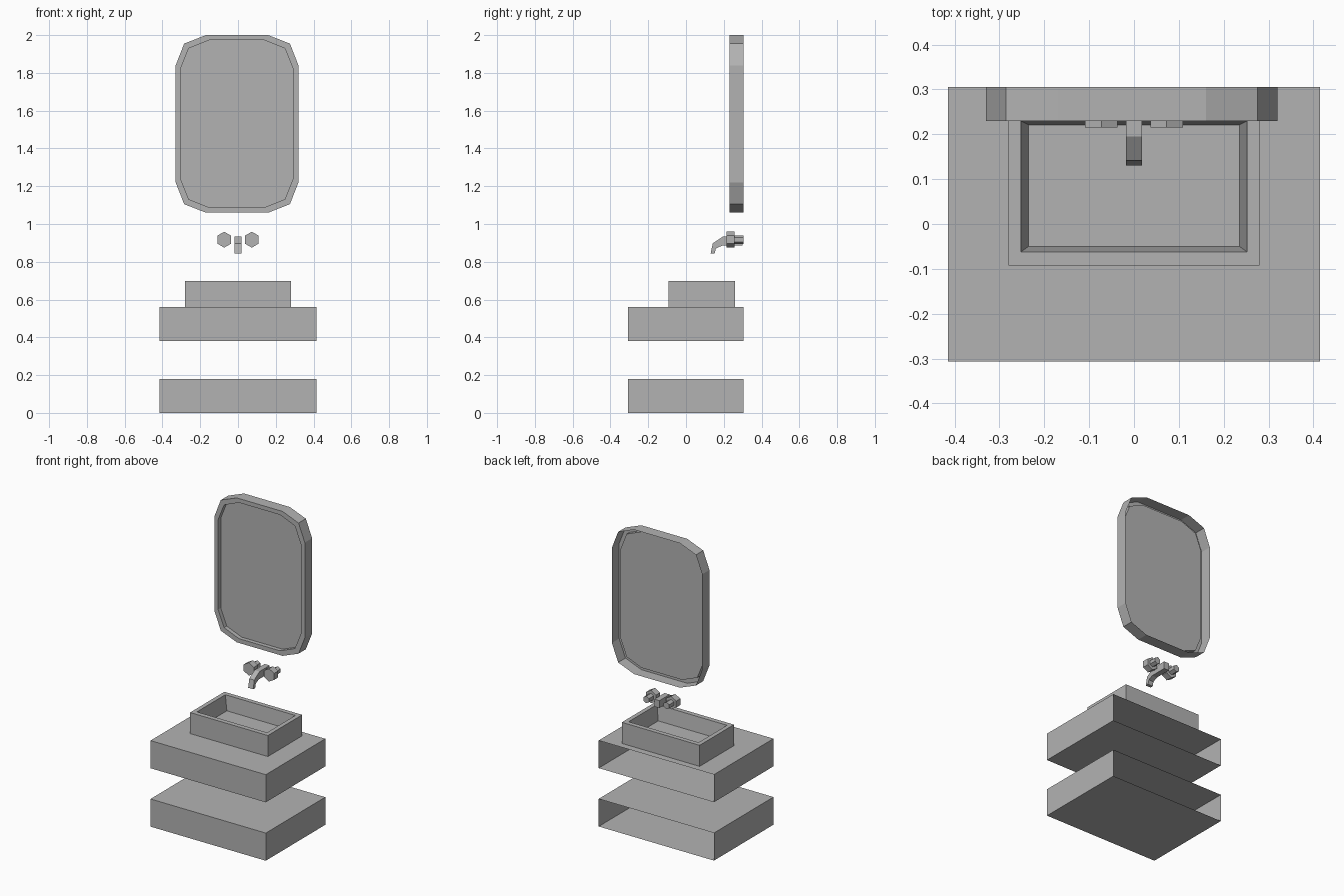
import bpy, bmesh

cube = bpy.data.objects.get("Cube")
if cube:
    bpy.data.objects.remove(cube, do_unlink=True)

grey = bpy.data.materials.new("plain_grey")
grey.use_nodes = True
grey.diffuse_color = (0.45, 0.45, 0.45, 1)
grey.node_tree.nodes["Principled BSDF"].inputs["Base Color"].default_value = grey.diffuse_color


def finish(name, bm):
    mesh = bpy.data.meshes.new(name)
    bm.normal_update()
    bm.to_mesh(mesh)
    bm.free()
    mesh.materials.append(grey)
    obj = bpy.data.objects.new(name, mesh)
    bpy.context.collection.objects.link(obj)
    return obj


def loft(name, rings, start=True, end=True):
    """Join equal-length point loops with quads, optionally capping the ends."""
    bm = bmesh.new()
    loops = [[bm.verts.new(p) for p in ring] for ring in rings]
    for a, b in zip(loops, loops[1:]):
        for i in range(len(a)):
            j = (i + 1) % len(a)
            bm.faces.new((a[i], a[j], b[j], b[i]))
    if start:
        bm.faces.new(loops[0][::-1])
    if end:
        bm.faces.new(loops[-1])
    return finish(name, bm)


def rect_z(x, y0, y1, z):
    return [(-x, y0, z), (x, y0, z), (x, y1, z), (-x, y1, z)]


def rounded_panel(x0, x1, z0, z1, y, long, short):
    """Upright rectangle whose corners are cut by two facets each."""
    pts = []
    for cx, sx, cz, sz in ((x0, 1, z0, 1), (x1, -1, z0, 1), (x1, -1, z1, -1), (x0, 1, z1, -1)):
        corner = [(cx, y, cz + sz * long), (cx + sx * short, y, cz + sz * short),
                  (cx + sx * long, y, cz)]
        pts += corner if sx == sz else corner[::-1]
    return pts


# Two drawer units, open at the wall side
for name, z0, z1 in (("lower_drawer", 0, 0.18), ("upper_drawer", 0.38, 0.56)):
    bm = bmesh.new()
    rings = [[bm.verts.new(p) for p in rect_z(0.415, -0.307, 0.305, z)] for z in (z0, z1)]
    low, top = rings
    bm.faces.new(low[::-1])
    bm.faces.new(top)
    for i, j in ((0, 1), (1, 2), (3, 0)):
        bm.faces.new((low[i], low[j], top[j], top[i]))
    finish(name, bm)

# Basin with a rim and slightly sloped inner walls
loft("basin", [rect_z(0.28, -0.093, 0.26, 0.56), rect_z(0.28, -0.093, 0.26, 0.697),
               rect_z(0.252, -0.062, 0.23, 0.697), rect_z(0.235, -0.05, 0.221, 0.6)],
     start=False)

# Mirror: shell frame open at the back, with a recessed pane
loft("mirror", [rounded_panel(-0.33, 0.32, 1.06, 2.0, 0.305, 0.16, 0.045),
                rounded_panel(-0.33, 0.32, 1.06, 2.0, 0.23, 0.16, 0.045),
                rounded_panel(-0.304, 0.291, 1.088, 1.973, 0.23, 0.15, 0.043),
                rounded_panel(-0.304, 0.291, 1.088, 1.973, 0.257, 0.15, 0.043)],
     start=False)


# Tap handles: hexagonal knobs on thinner stems
def hexagon(x, y, r):
    w = r * 0.866
    return [(x + dx, y, 0.917 + dz) for dx, dz in
            ((0, -r), (w, -r / 2), (w, r / 2), (0, r), (-w, r / 2), (-w, -r / 2))]


for side, x in (("right", -0.073), ("left", 0.073)):
    loft(side + "_tap_handle", [hexagon(x, 0.305, 0.023), hexagon(x, 0.257, 0.023),
                                hexagon(x, 0.257, 0.042), hexagon(x, 0.215, 0.042)])

# Spout: bent square tube, given as top and bottom (y, z) pairs
sections = (((0.3, 0.933), (0.3, 0.885)), ((0.195, 0.933), (0.19, 0.885)),
            ((0.142, 0.898), (0.158, 0.87)), ((0.13, 0.843), (0.151, 0.843)))
loft("spout", [[(-0.018, *b), (0.018, *b), (0.018, *t), (-0.018, *t)] for t, b in sections])
